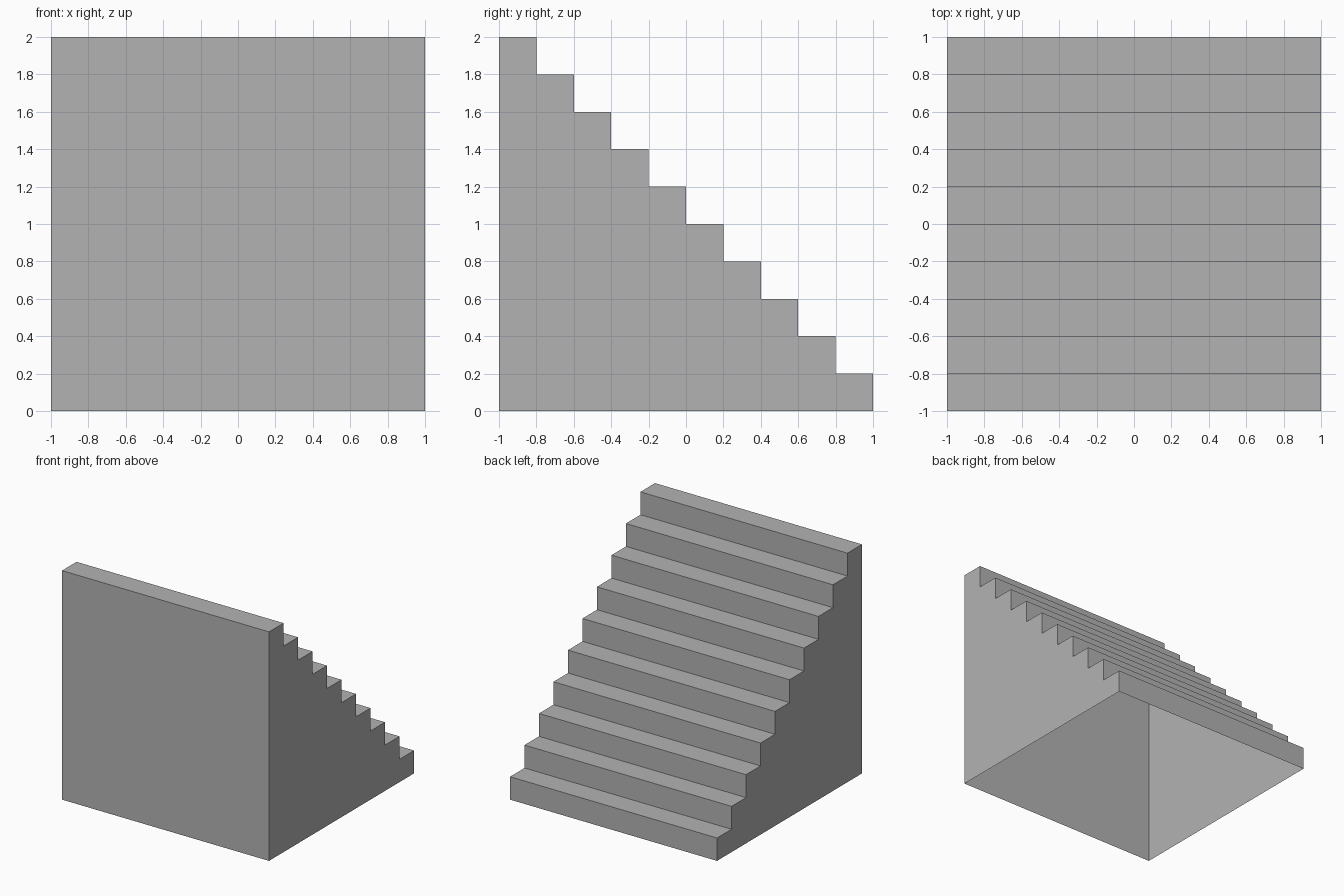
import bpy
import bmesh

STEPS = 10
SIZE = 2.0
RISE = SIZE / STEPS
HALF = SIZE / 2

cube = bpy.data.objects.get("Cube")
if cube:
    bpy.data.objects.remove(cube, do_unlink=True)

# Plain grey material
grey = bpy.data.materials.new("plain_grey")
grey.use_nodes = True
colour = (0.45, 0.45, 0.45, 1)
grey.diffuse_color = colour
grey.node_tree.nodes["Principled BSDF"].inputs["Base Color"].default_value = colour

# Stepped side profile (y, z), descending from the tall front wall to the back
profile = [(-HALF, 0)]
for i in range(STEPS):
    y, z = -HALF + i * RISE, SIZE - i * RISE
    profile += [(y, z), (y + RISE, z)]
profile.append((HALF, 0))

# Extrude the profile across the width
bm = bmesh.new()
side = bm.faces.new([bm.verts.new((-HALF, y, z)) for y, z in profile])
result = bmesh.ops.extrude_face_region(bm, geom=[side], use_keep_orig=True)
moved = [v for v in result["geom"] if isinstance(v, bmesh.types.BMVert)]
bmesh.ops.translate(bm, verts=moved, vec=(SIZE, 0, 0))
bmesh.ops.recalc_face_normals(bm, faces=bm.faces)

# The staircase is a hollow shell with an open underside
underside = [f for f in bm.faces if all(abs(v.co.z) < 0.001 for v in f.verts)]
bmesh.ops.delete(bm, geom=underside, context="FACES_ONLY")

mesh = bpy.data.meshes.new("staircase")
bm.to_mesh(mesh)
bm.free()
mesh.materials.append(grey)
staircase = bpy.data.objects.new("staircase", mesh)
bpy.context.collection.objects.link(staircase)
